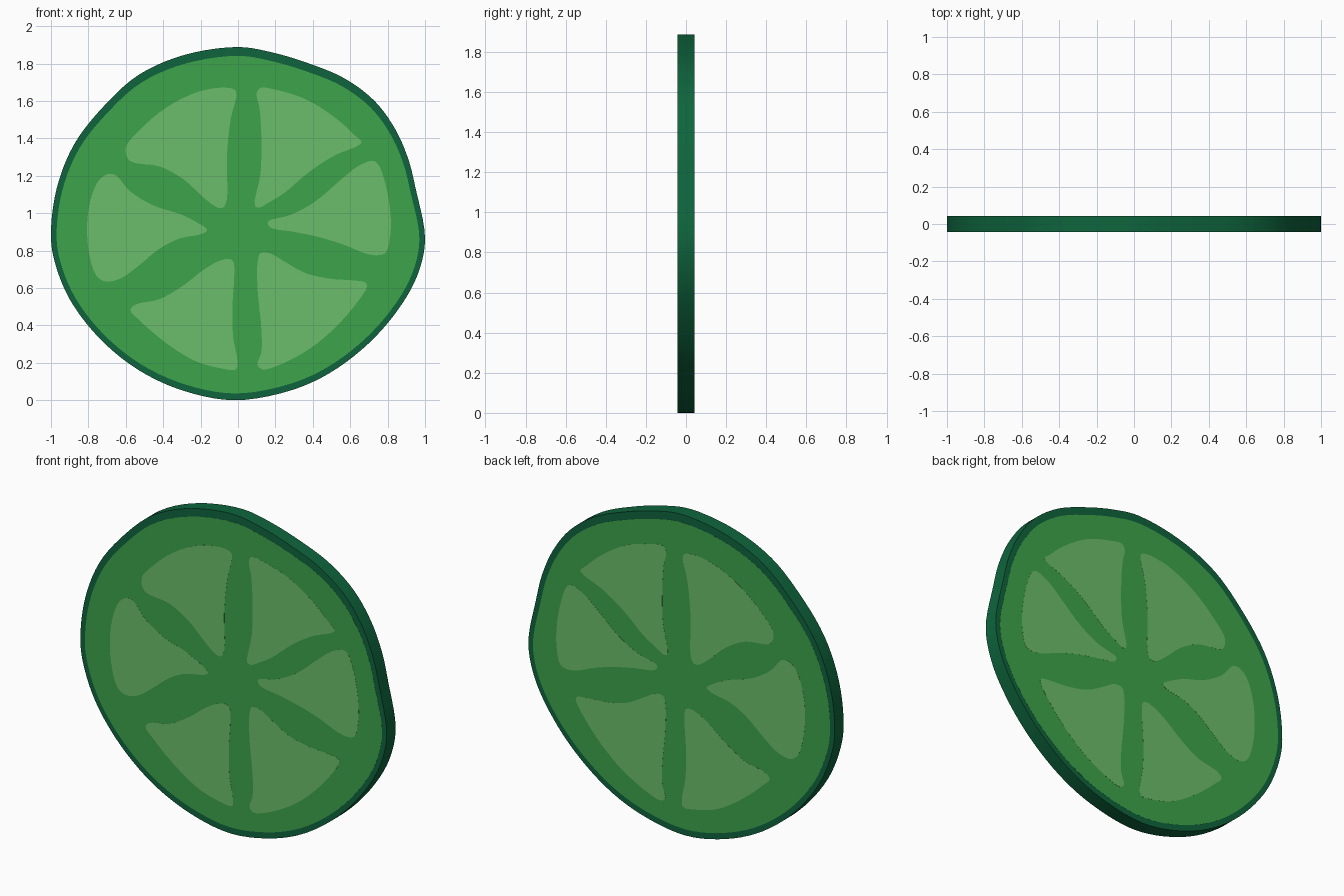
import bpy, bmesh
from mathutils import Vector

if "Cube" in bpy.data.objects:
    bpy.data.objects.remove(bpy.data.objects["Cube"])


def material(name, rgb):
    m = bpy.data.materials.new(name)
    lin = [(c / 255 / 12.92) if c < 11 else ((c / 255 + 0.055) / 1.055) ** 2.4 for c in rgb]
    m.diffuse_color = (*lin, 1)
    m.use_nodes = True
    m.node_tree.nodes["Principled BSDF"].inputs["Base Color"].default_value = m.diffuse_color
    return m


dark = material("dark green rind", (14, 101, 61))
mid = material("green pith", (61, 164, 75))
light = material("light green pulp", (107, 190, 107))


def smooth_loop(pts, steps):
    """Closed centripetal Catmull-Rom loop through the points."""
    pts = [Vector(p) for p in pts]
    n, out = len(pts), []
    for i in range(n):
        a, b, c, d = (pts[(i + k) % n] for k in (-1, 0, 1, 2))
        t1 = (b - a).length ** 0.5
        t2 = t1 + (c - b).length ** 0.5
        t3 = t2 + (d - c).length ** 0.5
        for s in range(steps):
            t = t1 + (t2 - t1) * s / steps
            a1 = a.lerp(b, t / t1)
            a2 = b.lerp(c, (t - t1) / (t2 - t1))
            a3 = c.lerp(d, (t - t2) / (t3 - t2))
            b1 = a1.lerp(a2, t / t2)
            b2 = a2.lerp(a3, (t - t1) / (t3 - t1))
            out.append(b1.lerp(b2, (t - t1) / (t2 - t1)))
    return out


def slab(name, loop, half, mat):
    """Extrude a front outline symmetrically through y."""
    bm = bmesh.new()
    face = bm.faces.new([bm.verts.new((x, -half, z)) for x, z in loop])
    new = bmesh.ops.extrude_face_region(bm, geom=[face])["geom"]
    bmesh.ops.translate(bm, verts=[v for v in new if isinstance(v, bmesh.types.BMVert)],
                        vec=(0, 2 * half, 0))
    bmesh.ops.triangulate(bm, faces=[f for f in bm.faces if len(f.verts) > 4])
    bmesh.ops.recalc_face_normals(bm, faces=bm.faces)
    me = bpy.data.meshes.new(name)
    bm.to_mesh(me)
    bm.free()
    me.materials.append(mat)
    ob = bpy.data.objects.new(name, me)
    bpy.context.collection.objects.link(ob)
    bpy.ops.object.select_all(action='DESELECT')
    ob.select_set(True)
    bpy.context.view_layer.objects.active = ob
    bpy.ops.object.shade_smooth_by_angle(angle=0.6)


# Rind: the full slice outline
outline = smooth_loop([
    (0, 1.888), (.18, 1.86), (.38, 1.80), (.57, 1.72), (.73, 1.60), (.84, 1.45), (.91, 1.29),
    (.95, 1.13), (1, .86), (.96, .67), (.86, .49), (.70, .305), (.49, .145), (.275, .05),
    (-.02, 0), (-.29, .05), (-.53, .16), (-.74, .33), (-.90, .54), (-.98, .74), (-1, .88),
    (-.97, 1.13), (-.875, 1.37), (-.71, 1.58), (-.53, 1.74), (-.29, 1.845)], 5)
slab("rind", outline, 0.0415, dark)

# Pith: the same outline shrunk inside the rind, just proud on both sides
slab("pith", [(x * .97, .036 + z * .956) for x, z in outline], 0.042, mid)


# Pulp segments, showing on both faces
def segment(name, pts):
    slab(name, smooth_loop(pts, 4), 0.0425, light)


segment("segment_top_left", [
    (-.01, 1.65), (-.05, 1.67), (-.21, 1.65), (-.39, 1.56), (-.53, 1.44), (-.60, 1.35),
    (-.58, 1.28), (-.42, 1.25), (-.29, 1.18), (-.18, 1.08), (-.11, 1.03), (-.08, 1.03),
    (-.06, 1.07), (-.06, 1.29), (-.04, 1.50)])
segment("segment_top_right", [
    (.10, 1.64), (.12, 1.67), (.20, 1.66), (.36, 1.61), (.52, 1.51), (.62, 1.42), (.66, 1.38),
    (.64, 1.36), (.52, 1.31), (.38, 1.22), (.25, 1.11), (.17, 1.06), (.11, 1.03), (.09, 1.04),
    (.12, 1.21), (.125, 1.40), (.115, 1.56)])
segment("segment_right", [
    (.72, 1.28), (.75, 1.26), (.79, 1.15), (.815, 1.0), (.815, .89), (.79, .79), (.75, .775),
    (.68, .785), (.57, .83), (.44, .87), (.30, .90), (.17, .925), (.16, .955), (.28, .99),
    (.41, 1.06), (.54, 1.17), (.64, 1.25)])
segment("segment_bottom_right", [
    (.12, .785), (.17, .785), (.25, .74), (.36, .68), (.49, .65), (.62, .64), (.68, .63),
    (.69, .61), (.62, .50), (.49, .36), (.36, .26), (.20, .18), (.13, .165), (.105, .19),
    (.125, .26), (.125, .38), (.105, .59), (.105, .74)])
segment("segment_bottom_left", [
    (-.045, .755), (-.025, .74), (-.02, .67), (-.03, .49), (-.025, .33), (-.003, .21),
    (-.01, .165), (-.09, .17), (-.23, .21), (-.39, .31), (-.53, .43), (-.575, .48),
    (-.55, .51), (-.42, .54), (-.29, .615), (-.18, .70), (-.10, .745)])
segment("segment_left", [
    (-.69, 1.21), (-.65, 1.20), (-.58, 1.12), (-.45, 1.04), (-.31, .995), (-.21, .945),
    (-.165, .91), (-.19, .89), (-.31, .865), (-.42, .81), (-.53, .72), (-.63, .65),
    (-.71, .635), (-.76, .67), (-.80, .81), (-.805, .97), (-.78, 1.10), (-.74, 1.18)])
